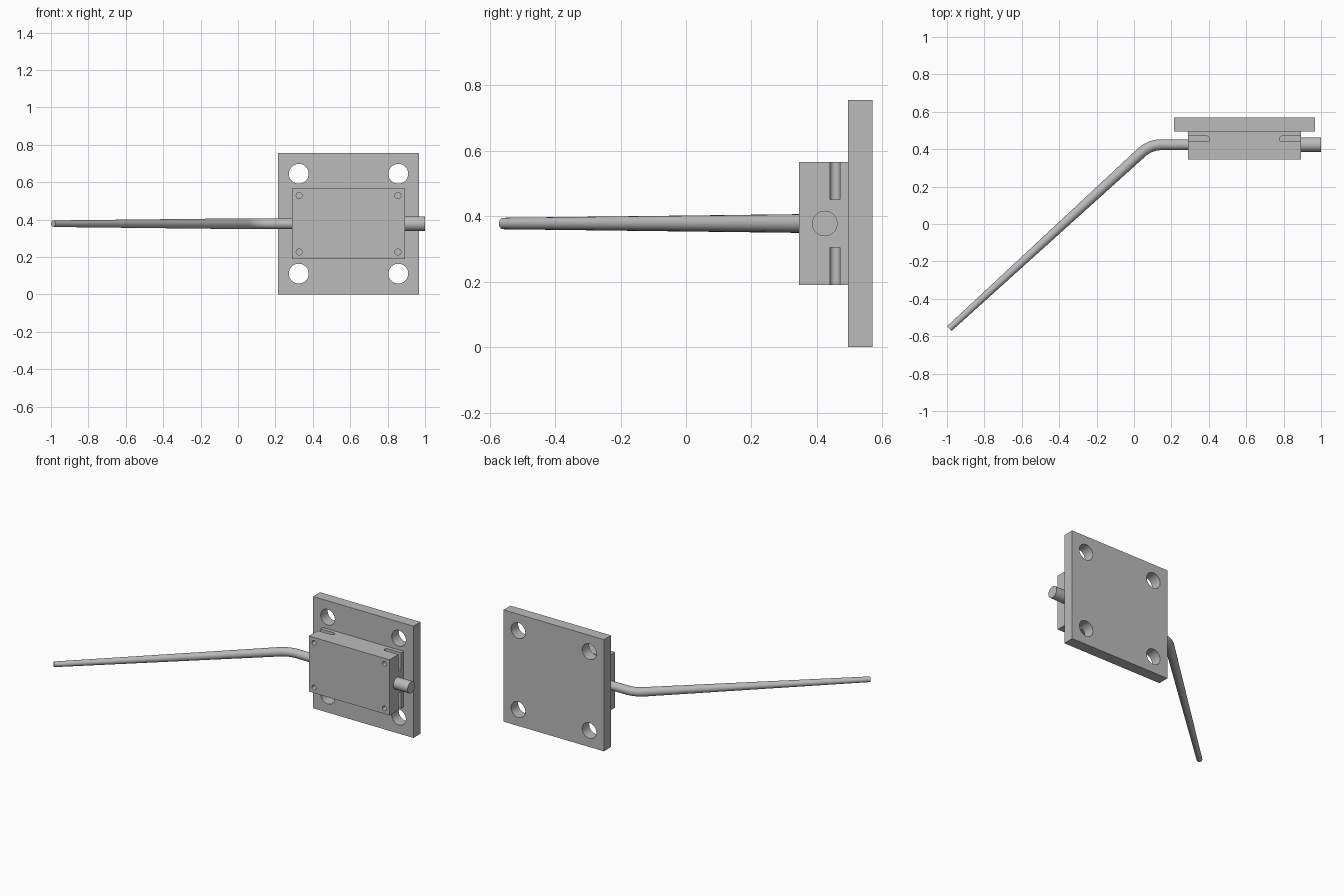
import bpy, math
from mathutils import Vector

cube = bpy.data.objects.get("Cube")
if cube:
    bpy.data.objects.remove(cube)

grey = bpy.data.materials.new("plain grey")
grey.use_nodes = True
grey.diffuse_color = (0.5, 0.5, 0.5, 1)
grey.node_tree.nodes["Principled BSDF"].inputs["Base Color"].default_value = (0.5, 0.5, 0.5, 1)

CX, CZ = 0.591, 0.378      # centre of the plate and case
ROD_Y = 0.424              # depth of the bolt and handle axis
SIGNS = [(sx, sz) for sx in (-1, 1) for sz in (-1, 1)]


def finish(name, smooth=False):
    ob = bpy.context.object
    ob.name = name
    ob.data.materials.clear()
    ob.data.materials.append(grey)
    if smooth:
        bpy.ops.object.shade_smooth_by_angle(angle=math.radians(35))
    return ob


def box(name, x0, x1, y0, y1, z0, z1):
    bpy.ops.mesh.primitive_cube_add(
        size=1, location=((x0 + x1) / 2, (y0 + y1) / 2, (z0 + z1) / 2))
    ob = bpy.context.object
    ob.scale = (x1 - x0, y1 - y0, z1 - z0)
    bpy.ops.object.transform_apply(location=True, rotation=True, scale=True)
    return finish(name)


def rod(name, start, end, radius, sides=40):
    start, end = Vector(start), Vector(end)
    axis = end - start
    bpy.ops.mesh.primitive_cylinder_add(
        vertices=sides, radius=radius, depth=axis.length,
        location=(start + end) / 2, rotation=axis.to_track_quat('Z', 'Y').to_euler())
    bpy.ops.object.transform_apply(location=True, rotation=True, scale=True)
    return finish(name, smooth=True)


def cut(target, cutter):
    cutter.hide_render = True
    mod = target.modifiers.new("cut", 'BOOLEAN')
    mod.operation = 'DIFFERENCE'
    mod.solver = 'EXACT'
    mod.object = cutter
    bpy.ops.object.select_all(action='DESELECT')
    bpy.context.view_layer.objects.active = target
    target.select_set(True)
    bpy.ops.object.modifier_apply(modifier=mod.name)
    bpy.data.objects.remove(cutter)


def smooth(target):
    bpy.ops.object.select_all(action='DESELECT')
    bpy.context.view_layer.objects.active = target
    target.select_set(True)
    bpy.ops.object.shade_smooth_by_angle(angle=math.radians(35))


# Mounting plate with four bolt holes
plate = box("mounting_plate", 0.215, 0.967, 0.495, 0.57, 0, 0.756)
for sx, sz in SIGNS:
    x, z = CX + sx * 0.266, CZ + sz * 0.267
    cut(plate, rod("plate_hole", (x, 0.4, z), (x, 0.7, z), 0.053))
smooth(plate)

# Latch case with screw holes and round-ended nut slots at the corners
case = box("latch_case", 0.289, 0.893, 0.345, 0.495, 0.19, 0.566)
for sx, sz in SIGNS:
    x, z = CX + sx * 0.264, CZ + sz * 0.151
    cut(case, rod("screw_hole", (x, 0.3, z), (x, 0.48, z), 0.016, 24))
    xs = sorted((CX + sx * 0.202, CX + sx * 0.4))
    zs = sorted((CZ + sz * 0.074, CZ + sz * 0.3))
    cut(case, box("nut_slot", *xs, 0.44, 0.47, *zs))
    x = CX + sx * 0.202
    cut(case, rod("slot_end", (x, 0.455, zs[0]), (x, 0.455, zs[1]), 0.015, 24))
smooth(case)

# Sliding bolt
rod("sliding_bolt", (0.88, ROD_Y, CZ), (1.0, ROD_Y, CZ), 0.039)

# Bent handle: straight neck, arc, then a tapering lever
angle, bend, bend_x = math.radians(42.7), 0.16, 0.148
path = [(0.3, ROD_Y, 0.029)]
for i in range(13):
    a = angle * i / 12
    path.append((bend_x - bend * math.sin(a), ROD_Y - bend * (1 - math.cos(a)), 0.029))
path.append((-0.987, -0.559, 0.0175))
curve = bpy.data.curves.new("handle", 'CURVE')
curve.dimensions = '3D'
curve.bevel_depth = 1
curve.bevel_resolution = 8
curve.use_fill_caps = True
spline = curve.splines.new('POLY')
spline.points.add(len(path) - 1)
for point, (x, y, radius) in zip(spline.points, path):
    point.co = (x, y, CZ, 1)
    point.radius = radius
handle = bpy.data.objects.new("handle", curve)
bpy.context.collection.objects.link(handle)
bpy.ops.object.select_all(action='DESELECT')
bpy.context.view_layer.objects.active = handle
handle.select_set(True)
bpy.ops.object.convert(target='MESH')
finish("bent_handle", smooth=True)
